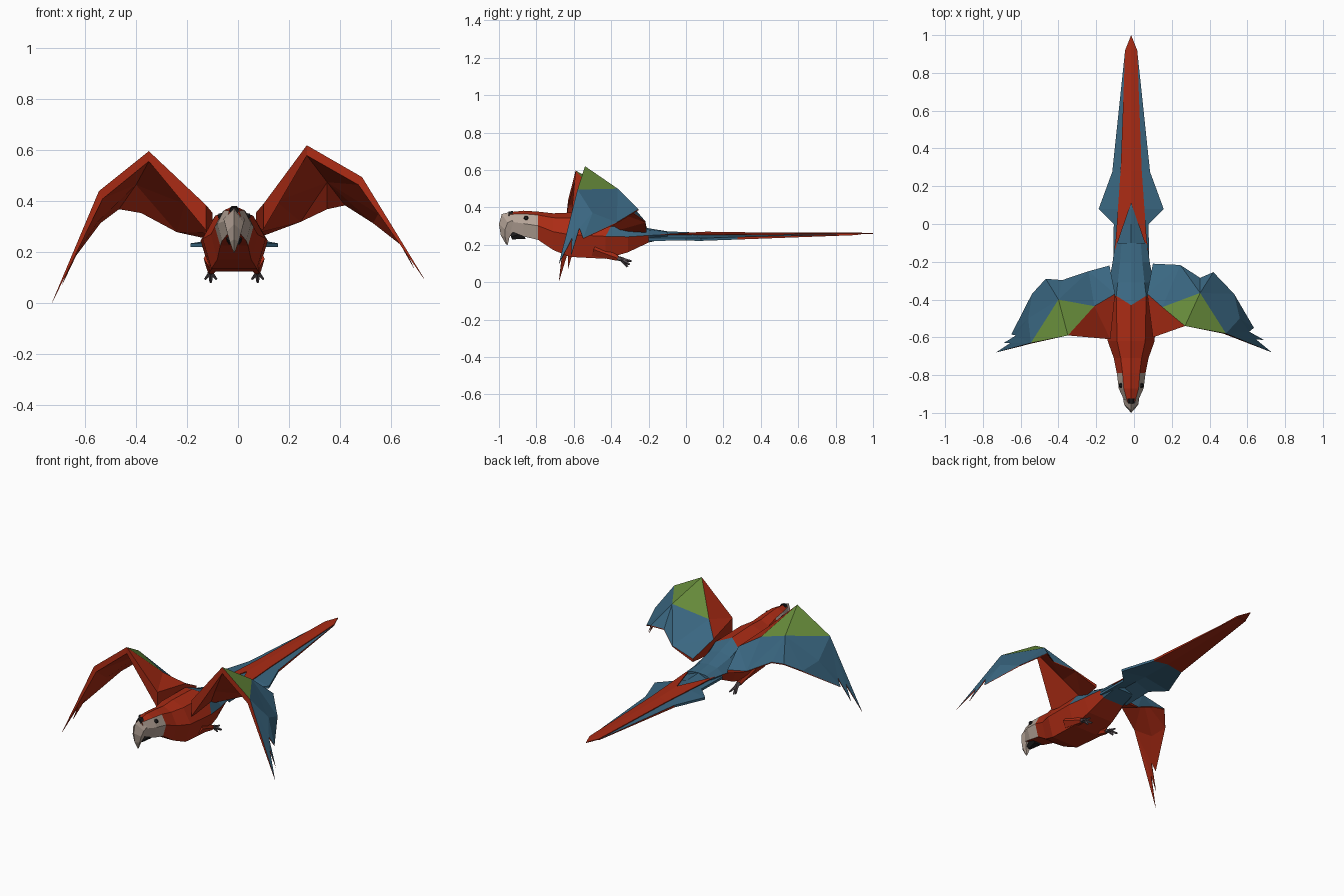
import bpy, bmesh
from mathutils import Vector
from math import cos, sin, pi

if "Cube" in bpy.data.objects:
    bpy.data.objects.remove(bpy.data.objects["Cube"])

CX = -0.015  # body axis


def mat(name, r, g, b):
    m = bpy.data.materials.new(name)
    m.diffuse_color = (r, g, b, 1)
    m.use_nodes = True
    m.node_tree.nodes["Principled BSDF"].inputs["Base Color"].default_value = m.diffuse_color
    return m


MATS = [mat("red", .40, .024, .007), mat("blue", .042, .135, .22), mat("green", .14, .27, .045),
        mat("pale", .46, .37, .31), mat("black", .012, .011, .012), mat("grey", .10, .08, .09)]
RED, BLUE, GREEN, PALE, BLACK, GREY = range(6)


def finish(name, bm, cx=CX):
    bmesh.ops.recalc_face_normals(bm, faces=bm.faces)
    me = bpy.data.meshes.new(name)
    bm.to_mesh(me)
    bm.free()
    for m in MATS:
        me.materials.append(m)
    ob = bpy.data.objects.new(name, me)
    ob.location.x = cx
    bpy.context.collection.objects.link(ob)
    return ob


def loft(name, rings, color, cx=CX):
    """Skin closed rings; color(segment, centre) gives the material."""
    bm = bmesh.new()
    vs = [[bm.verts.new(p) for p in r] for r in rings]
    n = len(rings[0])
    for a, b in zip(vs, vs[1:]):
        for k in range(n):
            f = bm.faces.new((a[k], a[(k + 1) % n], b[(k + 1) % n], b[k]))
            f.material_index = color(k, f.calc_center_median())
    for r in (vs[0], vs[-1]):
        f = bm.faces.new(r)
        f.material_index = color(-1, f.calc_center_median())
    return finish(name, bm, cx)


def tube(name, p0, p1, r0, r1, color, n=5):
    p0, p1 = Vector(p0), Vector(p1)
    q = (p1 - p0).to_track_quat('Z', 'Y')
    ring = lambda p, r: [p + q @ Vector((r * cos(2 * pi * i / n), r * sin(2 * pi * i / n), 0)) for i in range(n)]
    return loft(name, [ring(p0, r0), ring(p1, r1)], lambda k, c: color)


def slab(name, pts, drops, faces, under, cx=CX):
    """Thin sheet: coloured top faces, offset underside, closed rim."""
    bm = bmesh.new()
    top = [bm.verts.new(p) for p in pts]
    low = [bm.verts.new(Vector(p) - Vector(d)) for p, d in zip(pts, drops)]
    edges = {}
    for idx, m in faces:
        bm.faces.new([top[i] for i in idx]).material_index = m
        f = bm.faces.new([low[i] for i in reversed(idx)])
        f.material_index = under(f.calc_center_median())
        for a, b in zip(idx, idx[1:] + idx[:1]):
            edges.setdefault(frozenset((a, b)), []).append((a, b))
    for e in edges.values():
        if len(e) == 1:
            a, b = e[0]
            f = bm.faces.new((top[a], low[a], low[b], top[b]))
            f.material_index = under(f.calc_center_median())
    return finish(name, bm, cx)


# Body and head: rings of (y, top, bottom, half width)
sections = [(-.945, .374, .275, .032), (-.87, .382, .245, .066), (-.79, .377, .226, .076),
            (-.71, .368, .172, .092), (-.62, .372, .135, .124), (-.43, .365, .125, .132),
            (-.31, .325, .16, .118), (-.20, .288, .212, .098), (-.10, .272, .236, .085)]


def section(y, t, b, w):
    half = [(.6 * w, t - .12 * (t - b)), (w, b + .5 * (t - b)), (.72 * w, b)]
    vee = .05 if y == -.43 else 0
    return [(0, y, t)] + [(x, y + vee * (i == 0), z) for i, (x, z) in enumerate(half)] + \
           [(-x, y + vee * (i == 2), z) for i, (x, z) in enumerate(half[::-1])]


def body_color(k, c):
    if c.y < -.80 and k in (1, 2, 4, 5):
        return PALE
    return BLUE if c.y > -.42 and (k in (0, 1, 5, 6) or c.y > -.25) else RED


loft("body", [section(*s) for s in sections], body_color)

# Hooked upper beak: rings of (front y, front z, back y, back z, half width)
hook = [(-.94, .376, -.915, .285, .042), (-.985, .364, -.922, .272, .038),
        (-1.0, .31, -.935, .255, .029), (-.99, .25, -.945, .235, .018), (-.962, .202, -.953, .2, .003)]
loft("upper_beak", [[(0, fy, fz), (w, (fy + by) / 2, (fz + bz) / 2), (.7 * w, by, bz),
                     (-.7 * w, by, bz), (-w, (fy + by) / 2, (fz + bz) / 2)]
                    for fy, fz, by, bz, w in hook], lambda k, c: PALE)
tube("lower_beak", (0, -.87, .265), (0, -.935, .242), .042, .016, BLACK, 6)
tube("cere", (0, -.925, .362), (0, -.95, .362), .022, .017, BLACK, 6)

# Wings share one layout of points, each with its own pose:
# 0-3 leading edge, 4-7 middle, 8-13 trailing edge, 14 feather tip, 15 notch
wing_right = [(.10, -.60, .39), (.27, -.54, .62), (.487, -.58, .495), (.73, -.68, .098),
              (.07, -.37, .355), (.15, -.44, .43), (.35, -.365, .50), (.56, -.50, .37),
              (.10, -.21, .285), (.245, -.217, .325), (.35, -.285, .375), (.42, -.255, .39),
              (.53, -.37, .32), (.635, -.55, .235), (.69, -.615, .14), (.645, -.61, .235)]
wing_left = [(-.125, -.61, .385), (-.35, -.59, .597), (-.546, -.63, .44), (-.73, -.68, .003),
             (-.10, -.37, .355), (-.21, -.435, .42), (-.40, -.40, .49), (-.56, -.50, .34),
             (-.13, -.22, .275), (-.24, -.25, .285), (-.38, -.297, .36), (-.467, -.29, .375),
             (-.54, -.37, .32), (-.65, -.585, .17), (-.69, -.63, .075), (-.655, -.63, .17)]
notch = [(.61, -.57, .29), (-.625, -.59, .22)]
thick = [.10, .04, .03, .003, .08, .03, .025, .02, .02, .006, .006, .006, .006, .003, .003, .006, .006]
wing_faces = [((0, 1, 5), RED), ((0, 5, 4), RED), ((5, 1, 6), GREEN), ((1, 2, 6), GREEN)] + [
    (f, BLUE) for f in ((4, 5, 9), (4, 9, 8), (5, 6, 9), (6, 10, 9), (6, 11, 10), (6, 2, 7),
                        (6, 7, 12), (6, 12, 11), (7, 16, 13), (7, 13, 12), (2, 15, 16),
                        (2, 16, 7), (2, 3, 15), (16, 15, 14))]
for name, pts, nt, s in (("right_wing", wing_right, notch[0], 1), ("left_wing", wing_left, notch[1], -1)):
    drops = [(s * t * (.5 if i in (2, 7, 15, 16) else 0), 0, t) for i, t in enumerate(thick)]
    slab(name, pts + [nt], drops, wing_faces, lambda c: RED, 0)

# Tail: blue roof-shaped feathers, rows of (y, half width, edge z, ridge z)
rows = [(-.2, .095, .235, .275), (0, .092, .236, .268), (.08, .172, .235, .262),
        (.276, .10, .242, .258), (.92, .032, .256, .258)]
pts, faces = [], []
for y, w, ze, zc in rows:
    pts += [(-w, y, ze), (0, y, zc), (w, y, ze)]
for r in range(len(rows) - 1):
    for k in (0, 1):
        i = 3 * r + k
        faces.append(((i, i + 1, i + 4, i + 3), BLUE))
slab("tail_side_feathers", pts, [(0, 0, .014)] * 12 + [(0, 0, .004)] * 3, faces,
     lambda c: RED if c.y > .25 else BLUE)

# Long red centre feathers, notched at the root
pts = [(-.086, -.14, .256), (0, .11, .27), (.086, -.14, .256), (-.056, .28, .257), (0, .28, .267),
       (.056, .28, .257), (-.032, .92, .261), (0, .92, .265), (.032, .92, .261), (0, 1.0, .262)]
faces = [(f, RED) for f in ((0, 1, 4, 3), (1, 2, 5, 4), (3, 4, 7, 6), (4, 5, 8, 7), (6, 7, 9), (7, 8, 9))]
slab("tail_centre_feathers", pts, [(0, 0, .005)] * 10, faces, lambda c: RED)

# Eyes, thighs and feet on both sides
for side, s in (("right", 1), ("left", -1)):
    tube(side + "_eye", (s * .05, -.855, .342), (s * .063, -.855, .344), .014, .009, BLACK, 6)
    tube(side + "_thigh", (s * .078, -.49, .175), (s * .09, -.365, .128), .042, .016, RED, 6)
    tube(side + "_shank", (s * .09, -.38, .132), (s * .092, -.335, .12), .013, .012, GREY)
    for i, (dx, y, z) in enumerate(((-.022, -.302, .095), (0, -.292, .112), (.022, -.302, .095), (0, -.312, .082))):
        tube(f"{side}_toe_{i + 1}", (s * .092, -.345, .122), (s * .092 + dx, y, z), .011, .005, GREY, 4)
